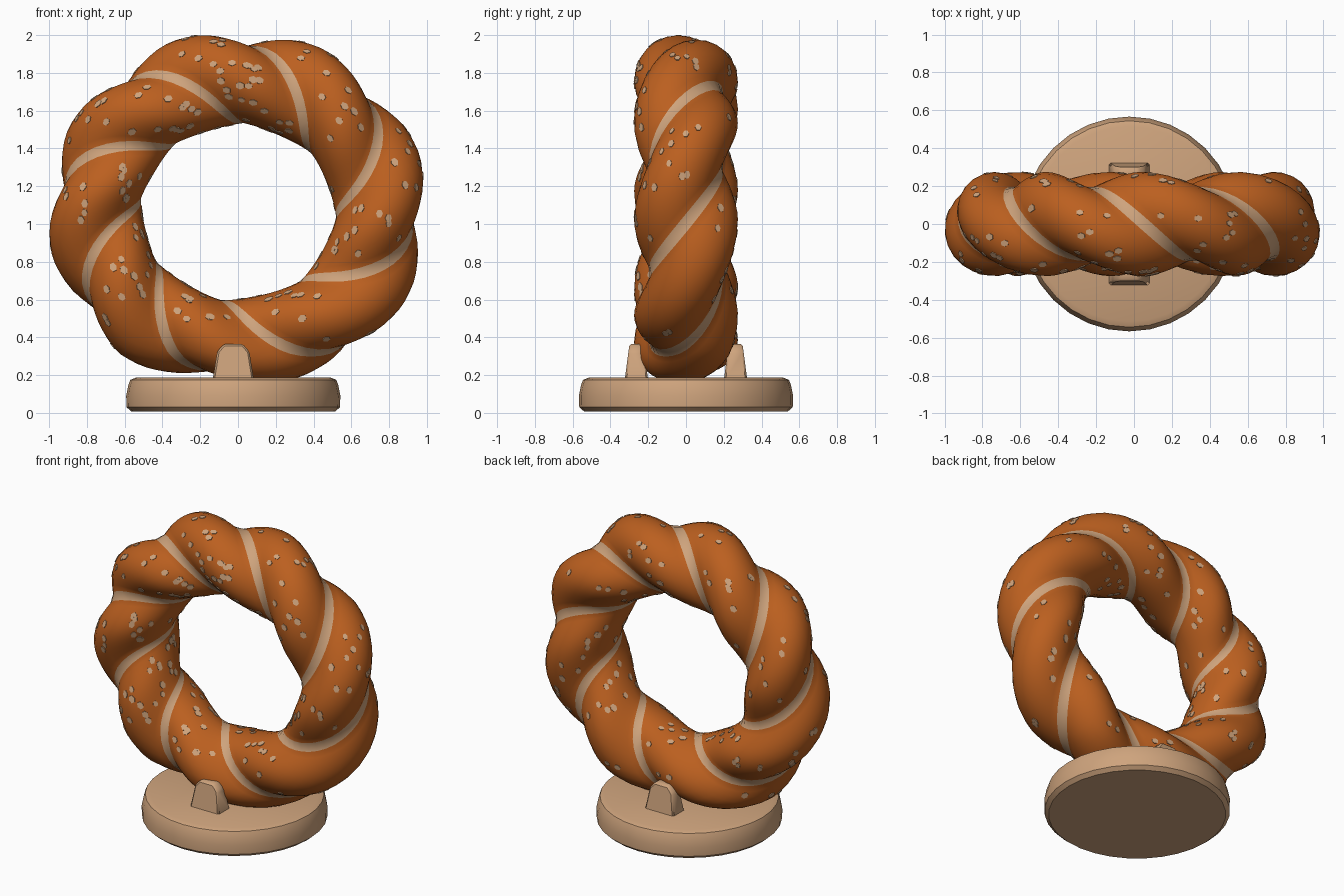
import bpy, bmesh, math, random
from mathutils import Vector

if "Cube" in bpy.data.objects:
    bpy.data.objects.remove(bpy.data.objects["Cube"])
random.seed(4)

def mat(name, col):
    m = bpy.data.materials.new(name)
    m.diffuse_color = (*col, 1)
    m.use_nodes = True
    m.node_tree.nodes["Principled BSDF"].inputs["Base Color"].default_value = m.diffuse_color
    return m

CRUST = mat("baked_brown", (0.50, 0.116, 0.014))
DOUGH = mat("pale_dough", (0.62, 0.37, 0.205))
WOOD = mat("light_wood", (0.62, 0.37, 0.205))

def finish(name, bm, mats, angle=40):
    bmesh.ops.recalc_face_normals(bm, faces=bm.faces)
    me = bpy.data.meshes.new(name)
    bm.to_mesh(me)
    bm.free()
    for m in mats:
        me.materials.append(m)
    ob = bpy.data.objects.new(name, me)
    bpy.context.collection.objects.link(ob)
    bpy.ops.object.select_all(action='DESELECT')
    ob.select_set(True)
    bpy.context.view_layer.objects.active = ob
    bpy.ops.object.shade_smooth_by_angle(angle=math.radians(angle))
    return ob

# Ring dimensions: oval path, two strands twisting four turns
RX, RZ, CZ = 0.738, 0.69, 1.062
STRAND, OFFSET, CORE = 0.195, 0.08, 0.195
SEAM = math.radians(78)
PHASE = math.radians(6.5)

def surf(theta, a, lobe):
    """Point on a strand: ring angle, angle from the strand crest, strand number."""
    r = OFFSET * math.cos(a) + math.sqrt(STRAND**2 - (OFFSET * math.sin(a))**2)
    r = max(r, CORE)
    twist = theta - 0.075 * math.cos(theta - math.pi / 4)
    psi = -4 * (twist + PHASE) + math.pi / 2 + lobe * math.pi + a
    # flatter toward the hole
    w = max(0, -math.cos(psi)) ** 1.5
    r += w * (0.222 + 0.2 * (r - CORE) - r)
    out = Vector((RZ * math.cos(theta), 0, RX * math.sin(theta))).normalized()
    c = Vector((RX * math.cos(theta), 0, CZ + RZ * math.sin(theta)))
    p = c + r * (math.cos(psi) * out + math.sin(psi) * Vector((0, -1, 0)))
    # pressed onto the base at the bottom
    if p.z < 0.32:
        p.z = 0.32 - (0.32 - p.z) * 0.78
    return p

# Twisted ring, pale along the seams
N, K = 112, 12
bm = bmesh.new()
rings = []
for i in range(N):
    t = 2 * math.pi * i / N
    rings.append([bm.verts.new(surf(t, -SEAM + 2 * SEAM * j / K, l))
                  for l in (0, 1) for j in range(K + 1)])
M = 2 * (K + 1)
for i in range(N):
    p, q = rings[i], rings[(i + 1) % N]
    for j in range(M):
        f = bm.faces.new((p[j], p[(j + 1) % M], q[(j + 1) % M], q[j]))
        f.material_index = 1 if j % (K + 1) == K else 0
finish("twisted_ring", bm, [CRUST, DOUGH], 30)

# Salt grains: thin plates that follow the crust
bm = bmesh.new()
count = 0
while count < 270:
    t = random.uniform(0, 2 * math.pi)
    a = random.uniform(-1.0, 1.0)
    l = random.choice((0, 1))
    p = surf(t, a, l)
    if p.z < 0.33 or (p.y > 0.1 and random.random() < 0.3):
        continue
    du = (surf(t + 0.01, a, l) - p) / 0.01
    da = (surf(t, a + 0.01, l) - p) / 0.01
    n = du.cross(da).normalized()
    if n.dot(p - Vector((RX * math.cos(t), 0, CZ + RZ * math.sin(t)))) < 0:
        n = -n
    e1 = da.normalized()
    e2 = n.cross(e1)
    size = random.uniform(0.018, 0.024)
    top, low = [], []
    for k in range(6):
        ang = k * math.pi / 3
        d1, d2 = size * 0.85 * math.cos(ang), size * 1.1 * math.sin(ang)
        dt = d2 / du.dot(e2)
        q = surf(t + dt, a + (d1 - dt * du.dot(e1)) / da.length, l)
        top.append(bm.verts.new(q + n * 0.0025))
        low.append(bm.verts.new(q - n * 0.004))
    bm.faces.new(top)
    bm.faces.new(low[::-1])
    for k in range(6):
        bm.faces.new((low[k], low[(k + 1) % 6], top[(k + 1) % 6], top[k]))
    count += 1
finish("salt_grains", bm, [DOUGH])

# Round base, lathed from a rounded profile
bm = bmesh.new()
prof = [(0.54, 0.008), (0.565, 0.03), (0.567, 0.09), (0.555, 0.15), (0.545, 0.175), (0.515, 0.187)]
S = 32
loops = [[bm.verts.new((-0.025 + r * math.cos(2 * math.pi * k / S), r * math.sin(2 * math.pi * k / S), z))
          for k in range(S)] for r, z in prof]
for lo, hi in zip(loops, loops[1:]):
    for k in range(S):
        bm.faces.new((lo[k], lo[(k + 1) % S], hi[(k + 1) % S], hi[k]))
bm.faces.new(loops[0][::-1])
bm.faces.new(loops[-1])
finish("round_base", bm, [WOOD])

# Tapered pegs holding the ring at front and back
for name, s in (("front_peg", -1), ("back_peg", 1)):
    bm = bmesh.new()
    outline = [(-0.11, 0.17), (0.11, 0.17), (0.085, 0.325), (0.05, 0.365), (-0.05, 0.365), (-0.085, 0.325)]
    def side(inner):
        vs = []
        for x, z in outline:
            h = (z - 0.17) / 0.19
            y = 0.20 + 0.025 * h if inner else 0.325 - 0.025 * h
            vs.append(bm.verts.new((x - 0.025, s * y, z)))
        return vs
    A, B = side(True), side(False)
    bm.faces.new(A)
    bm.faces.new(B[::-1])
    for k in range(6):
        bm.faces.new((A[k], A[(k + 1) % 6], B[(k + 1) % 6], B[k]))
    bmesh.ops.recalc_face_normals(bm, faces=bm.faces)
    bmesh.ops.bevel(bm, geom=bm.edges[:], offset=0.01, segments=1, affect='EDGES')
    finish(name, bm, [WOOD])
